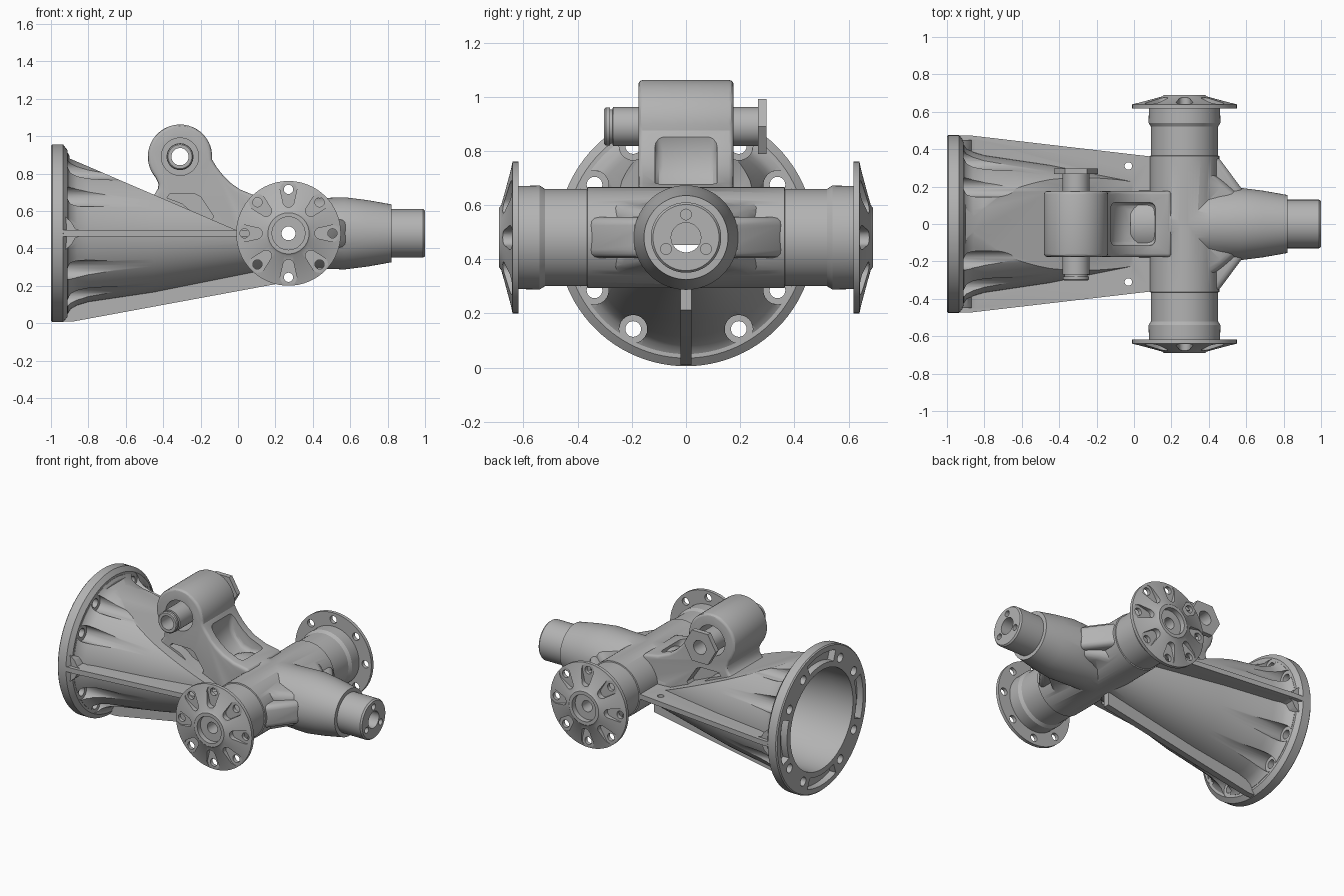
import bpy, bmesh
from math import sin, cos, pi, radians

if "Cube" in bpy.data.objects:
    bpy.data.objects.remove(bpy.data.objects["Cube"])

ZC = 0.48            # height of the main axis
XC = 0.27            # position of the cross axis
PIN = (-0.31, 0.89)  # pivot centre in x, z

metal = bpy.data.materials.new("cast grey")
metal.use_nodes = True
metal.diffuse_color = (0.45, 0.45, 0.45, 1)
metal.node_tree.nodes["Principled BSDF"].inputs["Base Color"].default_value = (0.45, 0.45, 0.45, 1)


def place(axis, t, u, v):
    return {"X": (t, u, v), "Y": (u, t, v), "Z": (u, v, t)}[axis]


def loft(name, rings):
    """Closed solid through rings of equal length."""
    bm = bmesh.new()
    loops = [[bm.verts.new(p) for p in ring] for ring in rings]
    n = len(loops[0])
    for a, b in zip(loops, loops[1:]):
        for i in range(n):
            j = (i + 1) % n
            bm.faces.new((a[i], a[j], b[j], b[i]))
    bm.faces.new(loops[0])
    bm.faces.new(loops[-1])
    bmesh.ops.recalc_face_normals(bm, faces=bm.faces)
    mesh = bpy.data.meshes.new(name)
    bm.to_mesh(mesh)
    bm.free()
    mesh.materials.append(metal)
    ob = bpy.data.objects.new(name, mesh)
    bpy.context.collection.objects.link(ob)
    return ob


def lathe(name, pts, axis="X", c=(0, ZC), seg=64):
    ang = [2 * pi * i / seg for i in range(seg)]
    return loft(name, [[place(axis, t, c[0] + r * cos(a), c[1] + r * sin(a)) for a in ang]
                       for t, r in pts])


def rod(a, b, r, axis="X", c=(0, ZC), seg=32):
    return lathe("rod", [(a, r), (b, r)], axis, c, seg)


def prism(name, pts, axis, a, b):
    return loft(name, [[place(axis, t, u, v) for u, v in pts] for t in (a, b)])


def apply(ob, mod):
    bpy.context.view_layer.objects.active = ob
    with bpy.context.temp_override(object=ob, active_object=ob, selected_objects=[ob]):
        bpy.ops.object.modifier_apply(modifier=mod.name)


def combine(ob, others, operation):
    for other in others:
        mod = ob.modifiers.new("bool", "BOOLEAN")
        mod.operation, mod.solver, mod.object = operation, "EXACT", other
        apply(ob, mod)
        bpy.data.objects.remove(other)


def add(ob, *others):
    combine(ob, others, "UNION")


def cut(ob, *others):
    combine(ob, others, "DIFFERENCE")


def bevel(ob, width, segments=3):
    mod = ob.modifiers.new("bevel", "BEVEL")
    mod.width, mod.segments, mod.limit_method = width, segments, "ANGLE"
    mod.angle_limit = radians(40)
    apply(ob, mod)


def smooth(ob):
    bpy.ops.object.select_all(action="DESELECT")
    ob.select_set(True)
    bpy.context.view_layer.objects.active = ob
    bpy.ops.object.shade_smooth_by_angle(angle=radians(30))


def wedge(drop):
    """Region above the sloping roof of the bell."""
    return prism("wedge", [(-0.9, 0.88 - drop), (0.02, 0.485 - drop), (0.4, 0.485 - drop),
                           (0.4, 1.2), (-0.9, 1.2)], "Y", -0.6, 0.6)


# Bell housing with its flat sloping roof
housing = lathe("main_housing", [(-0.95, 0.43), (-0.91, 0.43), (-0.895, 0.405), (-0.86, 0.385),
                                 (-0.8, 0.367), (-0.45, 0.315), (0.1, 0.205), (0.27, 0.17)], seg=96)
cut(housing, wedge(0))

# Mounting flange
add(housing, lathe("flange", [(-1, 0.468), (-0.993, 0.475), (-0.935, 0.475), (-0.912, 0.445)], seg=96))

# Side fins, their flared ends and the bottom fin
fins = prism("fins", [(-0.94, -0.474), (-0.88, -0.474), (0.14, -0.355), (0.14, 0.355),
                      (-0.88, 0.474), (-0.94, 0.474)], "Z", 0.464, 0.497)
cut(fins, *[rod(0.4, 0.6, 0.02, "Z", (-0.03, s * 0.31)) for s in (1, -1)])
flare = prism("flare", [(-0.925, 0.39), (-0.89, 0.42), (-0.87, 0.455), (-0.83, 0.47), (-0.83, 0.491),
                        (-0.87, 0.505), (-0.89, 0.54), (-0.925, 0.57)], "Y", -0.45, 0.45)
keel = prism("keel", [(-0.94, 0.009), (-0.88, 0.009), (0.22, 0.212), (0.22, 0.42),
                      (-0.94, 0.42)], "Y", -0.021, 0.021)
add(housing, fins, flare, keel)

# Cross tube, neck and the web between them
tube = lathe("cross_tube", [(s * t, r) for s, half in
                            ((-1, [(0.63, 0.19), (0.54, 0.192), (0.52, 0.179), (0.366, 0.179), (0.364, 0.186)]),
                             (1, [(0.364, 0.186), (0.366, 0.179), (0.52, 0.179), (0.54, 0.192), (0.63, 0.19)]))
                            for t, r in half], "Y", (XC, ZC))
neck = lathe("neck", [(-0.02, 0.16), (0.03, 0.18), (0.4, 0.187), (0.57, 0.193), (0.69, 0.178),
                      (0.82, 0.155), (0.821, 0.13), (0.99, 0.13), (1, 0.122)])
web = prism("web", [(0.2, -0.362), (0.43, -0.362), (0.46, -0.345), (0.575, -0.19), (0.575, 0.19),
                    (0.46, 0.345), (0.43, 0.362), (0.2, 0.362)], "Z", 0.405, 0.555)
bevel(web, 0.03)
# Rounded shoulders filling the corners of the crossing
shoulder = loft("shoulder", [[(x, y, ZC + h * s) for s in (-1, 1) for y in (-w * s, w * s)]
                             for x, w, h in ((0.33, 0.33, 0.15), (0.46, 0.24, 0.12), (0.56, 0.16, 0.1))])
bevel(shoulder, 0.04)
add(housing, tube, neck, web, shoulder)

# Pivot lug with its scooped front and side pockets
arc = [(PIN[0] + 0.172 * cos(a), PIN[1] + 0.172 * sin(a))
       for a in [radians(-5 + i * 225 / 28) for i in range(29)]]
lug = prism("lug", arc + [(-0.425, 0.745), (-0.428, 0.72), (-0.445, 0.69), (-0.485, 0.665), (-0.485, 0.61),
                          (-0.1, 0.48), (0.2, 0.48), (0.2, 0.662), (0.09, 0.682), (0.01, 0.715),
                          (-0.04, 0.75), (-0.08, 0.79), (-0.115, 0.835)], "Y", -0.176, 0.176)
bevel(lug, 0.018)
scoop = prism("scoop", [(-0.12, 0.88), (-0.132, 0.8), (-0.125, 0.74), (-0.1, 0.69), (-0.05, 0.64),
                        (0.02, 0.62), (0.11, 0.63), (0.13, 0.88)], "Y", -0.115, 0.115)
bevel(scoop, 0.03)
cut(lug, scoop)
for s in (1, -1):
    cut(lug, prism("pocket", [(-0.38, 0.67), (-0.365, 0.69), (-0.23, 0.69), (-0.2, 0.675), (-0.13, 0.57),
                              (-0.15, 0.535), (-0.2, 0.555), (-0.3, 0.64)], "Y", s * 0.11, s * 0.25))
add(housing, lug)
cut(housing, rod(-0.3, 0.3, 0.1, "Y", PIN, 48))

# Hollow inside and the through bores
cavity = lathe("cavity", [(-1.05, 0.33), (-0.85, 0.325), (-0.45, 0.265), (0.1, 0.15), (0.25, 0.1)], seg=96)
cut(cavity, wedge(0.05))
cut(housing, cavity, rod(-0.02, 1.1, 0.055), rod(-0.8, 0.8, 0.037, "Y", (XC, ZC)))
for k in range(3):
    a = pi / 2 + k * 2 * pi / 3
    cut(housing, rod(0.93, 1.1, 0.02, "X", (0.085 * cos(a), ZC + 0.085 * sin(a)), 16))

# Flange bolt holes with seats running into the bell, and face recesses
for quarter in range(4):
    for step in (30, 60):
        a = radians(quarter * 90 + step)
        c = (0.39 * cos(a), ZC + 0.39 * sin(a))
        cut(housing, rod(-1.1, -0.8, 0.029, "X", c, 24), rod(-0.915, -0.5, 0.052, "X", c, 24))
    sweep = [radians(quarter * 90 - 20 + 4 * i) for i in range(11)]
    ring = [(0.435, a) for a in sweep] + [(0.365, a) for a in reversed(sweep)]
    cut(housing, prism("recess", [(r * cos(a), ZC + r * sin(a)) for r, a in ring], "X", -1.05, -0.955))
smooth(housing)

# End caps on the cross tube, with a pocket around every bolt hole
for s, name in ((1, "back_end_cap"), (-1, "front_end_cap")):
    cap = lathe(name, [(s * t, r) for t, r in ((0.618, 0.28), (0.64, 0.28), (0.682, 0.12), (0.69, 0.11))],
                "Y", (XC, ZC))
    cut(cap, rod(s * 0.655, s * 0.8, 0.088, "Y", (XC, ZC)), rod(s * 0.5, s * 0.8, 0.037, "Y", (XC, ZC)))
    for k in range(8):
        a = k * pi / 4
        slot = [(0.17 + 0.03 * cos(b), 0.03 * sin(b)) for b in [pi / 2 + i * pi / 8 for i in range(9)]]
        slot += [(0.235 + 0.045 * cos(b), 0.045 * sin(b)) for b in [-pi / 2 + i * pi / 8 for i in range(9)]]
        turned = [(XC + u * cos(a) - v * sin(a), ZC + u * sin(a) + v * cos(a)) for u, v in slot]
        cut(cap, prism("slot", turned, "Y", s * 0.642, s * 0.75),
            rod(s * 0.5, s * 0.8, 0.025, "Y", (XC + 0.235 * cos(a), ZC + 0.235 * sin(a)), 16))
    smooth(cap)

# Hollow pivot pin with a retaining groove and a hexagonal head
pin = lathe("pivot_pin", [(-0.302, 0.064), (-0.296, 0.07), (-0.281, 0.07), (-0.28, 0.062), (-0.271, 0.062),
                          (-0.27, 0.072), (0.28, 0.072)], "Y", PIN, 48)
add(pin, rod(0.266, 0.298, 0.117, "Y", PIN, 6))
cut(pin, rod(-0.4, 0.4, 0.046, "Y", PIN))
smooth(pin)
